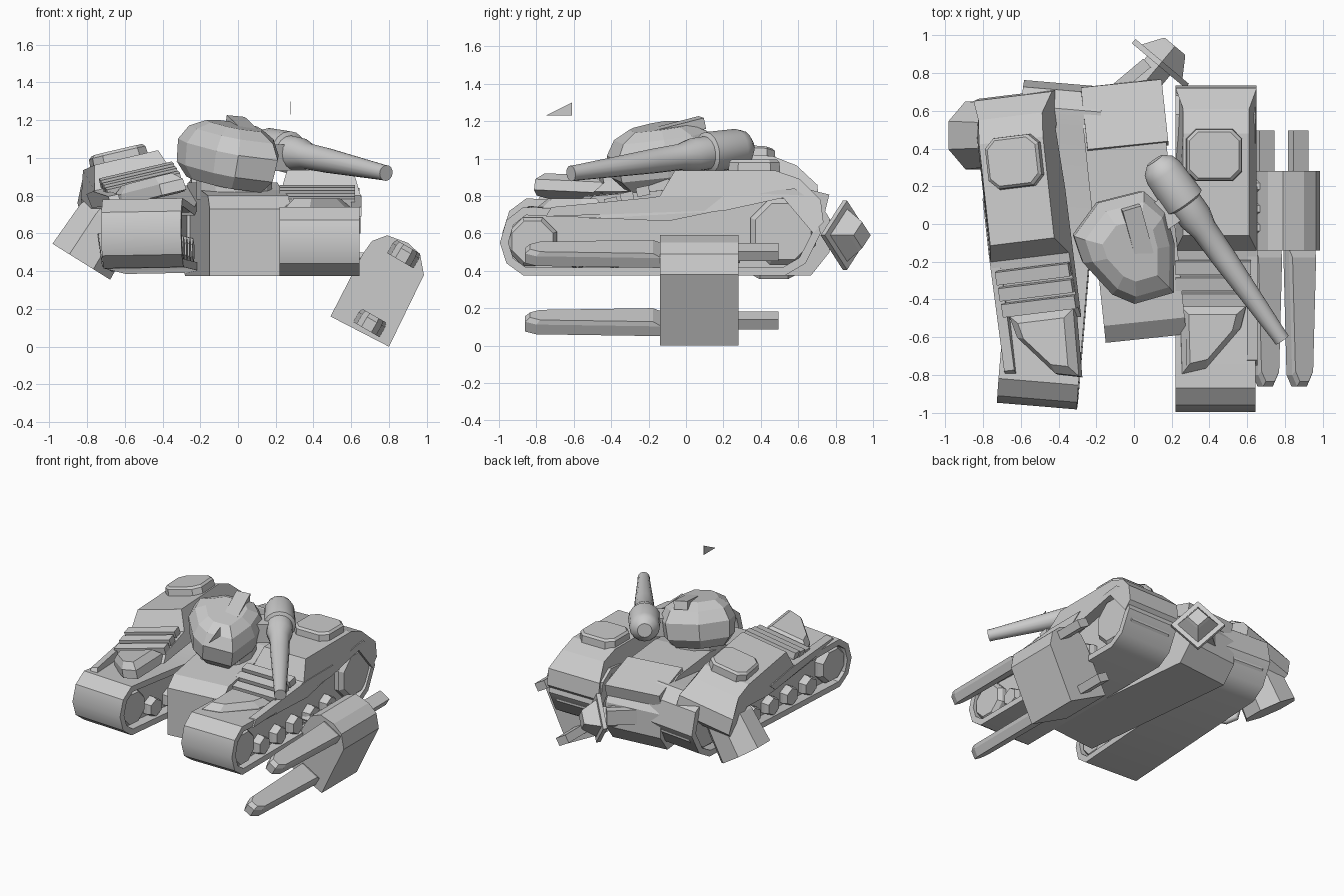
import bpy, bmesh, math
from mathutils import Matrix, Vector

if "Cube" in bpy.data.objects:
    bpy.data.objects.remove(bpy.data.objects["Cube"])

rad = math.radians


def loft(name, pts, axis, levels, mat=None, hole=None, smooth=False):
    """Stack copies of a 2D outline along an axis; levels are (position, scale)."""
    bm = bmesh.new()
    cu = sum(p[0] for p in pts) / len(pts)
    cv = sum(p[1] for p in pts) / len(pts)

    def ring(outline, d, s):
        out = []
        for u, v in outline:
            u, v = cu + (u - cu) * s, cv + (v - cv) * s
            co = {'x': (d, u, v), 'y': (u, d, v), 'z': (u, v, d)}[axis]
            out.append(bm.verts.new(co))
        return out

    def bridge(a, b):
        for i in range(len(a)):
            j = (i + 1) % len(a)
            bm.faces.new((a[i], a[j], b[j], b[i]))

    rings = [ring(pts, d, s) for d, s in levels]
    for a, b in zip(rings, rings[1:]):
        bridge(a, b)
    if hole:
        inner = [ring(hole, d, s) for d, s in levels]
        bridge(inner[0], inner[-1])
        bridge(rings[0], inner[0])
        bridge(rings[-1], inner[-1])
    else:
        bm.faces.new(rings[0])
        bm.faces.new(rings[-1])
    bmesh.ops.recalc_face_normals(bm, faces=bm.faces)
    me = bpy.data.meshes.new(name)
    bm.to_mesh(me)
    bm.free()
    if mat:
        me.transform(mat)
    ob = bpy.data.objects.new(name, me)
    bpy.context.collection.objects.link(ob)
    if smooth:
        bpy.context.view_layer.objects.active = ob
        bpy.ops.object.select_all(action='DESELECT')
        ob.select_set(True)
        bpy.ops.object.shade_smooth_by_angle(angle=rad(35))
    return ob


def ngon(n, r, u=0, v=0, turn=0.0):
    return [(u + r * math.cos(2 * math.pi * (i + turn) / n),
             v + r * math.sin(2 * math.pi * (i + turn) / n)) for i in range(n)]


def box(name, c, size, rot=(0, 0, 0)):
    x, y, z = (s / 2 for s in size)
    m = Matrix.Translation(c)
    for a, ax in zip(rot, 'XYZ'):
        m = m @ Matrix.Rotation(rad(a), 4, ax)
    return loft(name, [(-x, -y), (x, -y), (x, y), (-x, y)], 'z', [(-z, 1), (z, 1)], m)


def aim(origin, direction):
    q = Vector(direction).to_track_quat('Z', 'Y')
    return Matrix.Translation(origin) @ q.to_matrix().to_4x4()


def inset(pts, d):
    """Shift a counter-clockwise outline inwards."""
    out = []
    for i, p in enumerate(pts):
        p = Vector(p)
        e0 = (p - Vector(pts[i - 1])).normalized()
        e1 = (Vector(pts[(i + 1) % len(pts)]) - p).normalized()
        n = Vector((-e0.y - e1.y, e0.x + e1.x)).normalized()
        out.append(tuple(p + n * d))
    return out


def other_side(objs, move, yaw, roll, pitch):
    """Mirror parts to the left, then knock them out of line."""
    piv = Vector((-0.435, 0.0, 0.7))
    m = (Matrix.Translation(piv + Vector(move)) @ Matrix.Rotation(rad(yaw), 4, 'Z')
         @ Matrix.Rotation(rad(roll), 4, 'Y') @ Matrix.Rotation(rad(pitch), 4, 'X')
         @ Matrix.Translation(-piv) @ Matrix.Scale(-1, 4, (1, 0, 0)))
    for o in objs:
        c = bpy.data.objects.new(o.name.replace('right', 'left'), o.data.copy())
        c.data.transform(m)
        c.data.flip_normals()
        bpy.context.collection.objects.link(c)


# Track: belt, inner frame and wheels
belt = [(-0.87, 0.375), (0.53, 0.375), (0.64, 0.44), (0.72, 0.6), (0.68, 0.77), (0.58, 0.84),
        (0.48, 0.83), (-0.1, 0.71), (-0.55, 0.73), (-0.87, 0.74), (-0.96, 0.67), (-0.995, 0.55),
        (-0.96, 0.44)]
hollow = inset(belt, 0.045)
track = [loft('right_track_belt', belt, 'x', [(0.22, 1), (0.645, 1)], hole=hollow, smooth=True),
         loft('right_track_frame', inset(belt, 0.04), 'x', [(0.3, 1), (0.57, 1)])]
for n, (y, z, r, k) in enumerate([(-0.82, 0.555, 0.14, 8), (0.52, 0.61, 0.19, 8)] +
                                 [(-0.58 + 0.2 * i, 0.48, 0.075, 6) for i in range(5)]):
    track.append(loft(f'right_wheel_{n}', ngon(k, r, y, z, 0.5), 'x',
                      [(0.24, 0.85), (0.27, 1), (0.6, 1), (0.63, 0.85)]))
other_side(track, (0.0, 0.03, 0.025), -4.8, -1, -1.2)

# Side armour with hatch, grille slats, lamp pod and skirt
armour = []
plate = loft('right_armour', [(-0.48, 0.68), (0.2, 0.72), (0.52, 0.79), (0.68, 0.6), (0.735, 0.66),
                              (0.72, 0.78), (0.61, 0.89), (0.48, 0.935), (-0.06, 0.935),
                              (-0.14, 0.8), (-0.42, 0.74)], 'x', [(0.22, 1), (0.65, 1)])
for v in plate.data.vertices:
    if v.co.z > 0.87:
        v.co.x += 0.04 * (1 if v.co.x < 0.4 else -1)
armour.append(plate)
hatch = [(0.28, 0.28), (0.33, 0.23), (0.52, 0.23), (0.57, 0.28), (0.57, 0.45), (0.52, 0.5),
         (0.33, 0.5), (0.28, 0.45)]
armour.append(loft('right_hatch', hatch, 'z', [(0.92, 1.03), (0.98, 1), (0.995, 0.9)]))
for i in range(3):
    armour.append(box(f'right_grille_slat_{i}', (0.42, -0.4 + 0.085 * i, 0.765 + 0.03 * i),
                      (0.4, 0.07, 0.05), (12, 0, 0)))
pod = [(0.24, -0.43), (0.25, -0.8), (0.38, -0.77), (0.57, -0.55), (0.6, -0.43)]
armour.append(loft('right_lamp_pod', pod, 'z', [(0.68, 1), (0.74, 0.97), (0.785, 0.7)]))
armour.append(loft('right_skirt', [(-0.75, 0.69), (0.1, 0.72), (0.2, 0.8), (-0.1, 0.8), (-0.72, 0.74)],
                   'x', [(0.6, 1), (0.655, 1)]))
other_side(armour, (-0.11, -0.04, 0.07), 7, -13, -3)

# Centre hull
turn = (Matrix.Translation((0, 0.05, 0)) @ Matrix.Rotation(rad(6), 4, 'Z'))
loft('centre_hull', [(-0.66, 0.375), (-0.66, 0.73), (-0.57, 0.8), (-0.2, 0.83), (0.0, 0.87), (0.45, 0.87),
                     (0.62, 0.8), (0.7, 0.68), (0.7, 0.5), (0.6, 0.375)], 'x', [(-0.22, 1), (0.21, 1)],
     turn)
box('rear_deck', (-0.05, 0.57, 0.81), (0.43, 0.34, 0.09), (-14, 0, 6))

# Turret
tilt = (Matrix.Translation((-0.03, -0.12, 1.0)) @ Matrix.Rotation(rad(9), 4, 'Y')
        @ Matrix.Rotation(rad(6), 4, 'X') @ Matrix.Translation((0.03, 0.12, -1.0)))
outline = [(-0.33, -0.06), (-0.2, 0.12), (0.04, 0.18), (0.16, 0.08), (0.21, -0.1), (0.21, -0.36),
           (0.0, -0.42), (-0.12, -0.37), (-0.28, -0.2)]
loft('turret', outline, 'z', [(0.86, 0.75), (0.93, 0.96), (1.05, 1), (1.13, 0.84), (1.175, 0.55)], tilt)
box('turret_ridge', (0.035, -0.1, 1.145), (0.1, 0.4, 0.06), (12, 9, 15))
loft('turret_ring', ngon(12, 0.2, -0.02, -0.1), 'z', [(0.78, 1), (0.92, 1)])

# Gun barrel, one turned profile
rear, tip = Vector((0.13, 0.31, 1.06)), Vector((0.785, -0.615, 0.92))
length = (tip - rear).length
turned = [(-0.03, 0.05), (0.0, 0.09), (0.04, 0.105), (0.21, 0.112), (0.22, 0.09), (0.3, 0.09),
          (0.37, 0.07), (0.52, 0.066), (0.97, 0.042), (1.0, 0.042)]
loft('gun_barrel', ngon(16, 1), 'z', [(t * length, r) for t, r in turned], aim(rear, tip - rear), smooth=True)
box('gun_mount', (0.17, 0.06, 1.0), (0.2, 0.16, 0.14), (0, 0, 35))

# Fallen weapon pod on the right, with two blades
loft('weapon_pod', [(0.8, 0), (0.985, 0.38), (0.965, 0.49), (0.9, 0.55), (0.79, 0.59), (0.71, 0.56),
                    (0.66, 0.49), (0.49, 0.16)], 'y', [(-0.14, 1), (0.28, 1)])
blade = [(-0.08, -0.13), (-0.06, -0.8), (-0.03, -0.86), (0.03, -0.86), (0.06, -0.8), (0.08, -0.13)]
for n, (x, z) in enumerate([(0.88, 0.49), (0.7, 0.125)]):
    m = Matrix.Translation((x, 0, z)) @ Matrix.Rotation(rad(30), 4, 'Y')
    loft(f'blade_{n}', blade, 'z', [(-0.04, 1), (0.02, 1), (0.045, 0.9)], m)
    box(f'blade_tail_{n}', (x - 0.01, 0.37, z + 0.01), (0.09, 0.25, 0.06), (0, 30, 0))
for n, y in enumerate((-0.02, 0.08, 0.2)):
    loft(f'pod_link_{n}', ngon(6, 0.035, y, 0.47), 'x', [(0.55, 1), (0.7, 1), (0.73, 0.5)])

# Drum under the left side and its pipe
loft('left_drum', ngon(8, 0.195, turn=0.5), 'z', [(0, 1), (0.26, 0.92), (0.34, 0.7)],
     aim((-0.83, 0.47, 0.45), (0.53, 0, 0.85)))
pipe = bpy.data.curves.new('left_pipe', 'CURVE')
pipe.dimensions = '3D'
pipe.bevel_depth, pipe.bevel_resolution = 0.025, 1
s = pipe.splines.new('POLY')
path = [(-0.48, 0.05, 0.47), (-0.66, 0.2, 0.42), (-0.7, 0.25, 0.44), (-0.72, 0.28, 0.6)]
s.points.add(len(path) - 1)
for p, co in zip(s.points, path):
    p.co = (*co, 1)
bpy.context.collection.objects.link(bpy.data.objects.new('left_pipe', pipe))

# Rear nozzle: thin diamond plate, pyramid behind it and a carrying arm
loft('rear_nozzle', ngon(4, 1), 'z', [(-0.2, 0.08), (-0.015, 0.08), (-0.015, 0.185), (0.015, 0.185),
                                      (0.015, 0.14), (0.1, 0.085), (0.12, 0.07)],
     Matrix.Translation((0.14, 0.85, 0.59)) @ Matrix.Rotation(rad(-40), 4, 'Z') @ Matrix.Rotation(rad(-90), 4, 'X'))
box('nozzle_arm', (-0.03, 0.77, 0.62), (0.26, 0.06, 0.11), (0, 0, 40))

# Loose splinter floating above
loft('loose_splinter', [(-0.75, 1.23), (-0.61, 1.23), (-0.61, 1.3)], 'x', [(0.278, 1), (0.282, 1)])
